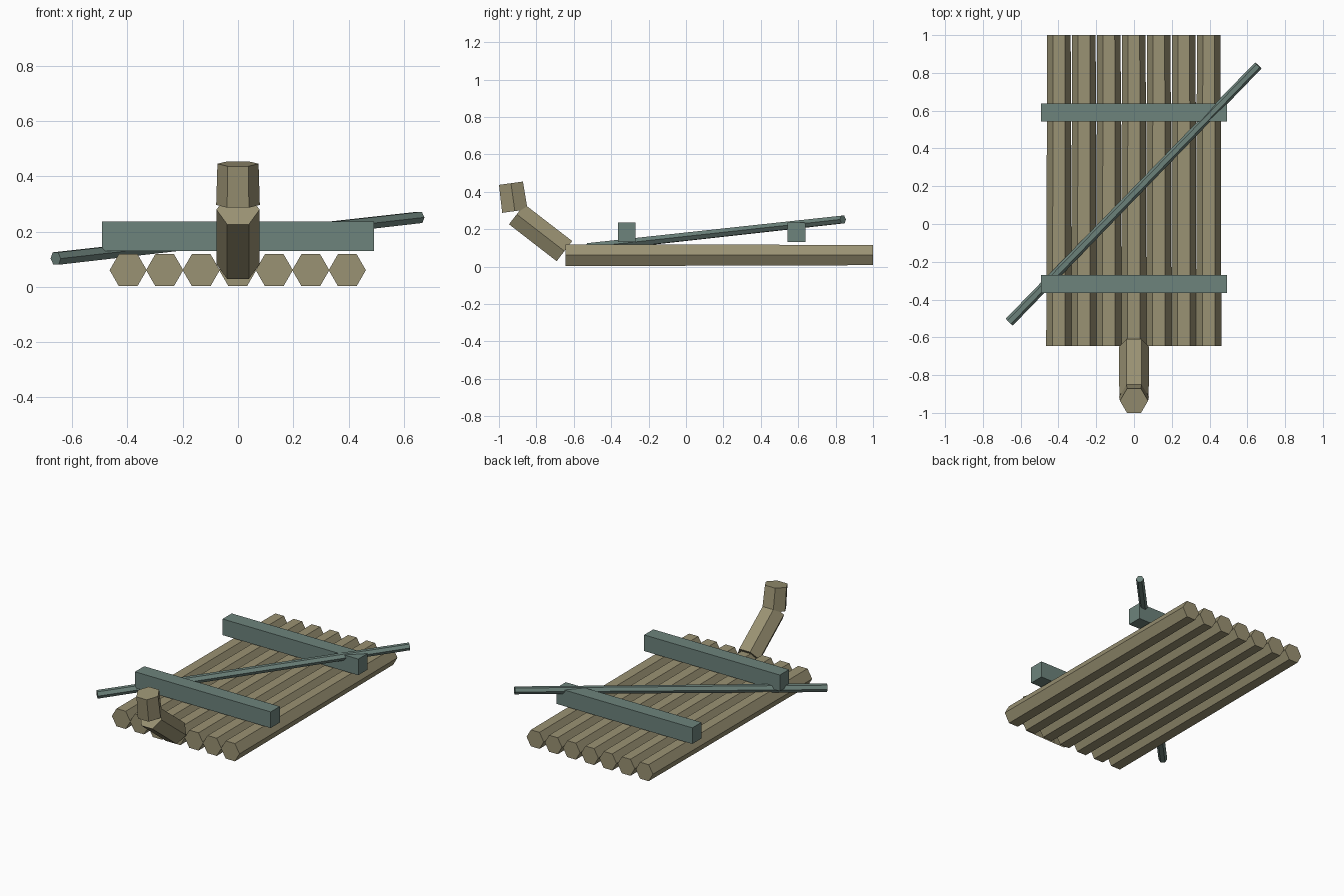
import bpy, bmesh, math
from mathutils import Vector

if "Cube" in bpy.data.objects:
    bpy.data.objects.remove(bpy.data.objects["Cube"])


def material(name, rgb):
    m = bpy.data.materials.new(name)
    lin = [(c / 255 / 12.92) if c < 10 else ((c / 255 + 0.055) / 1.055) ** 2.4 for c in rgb]
    m.diffuse_color = (*lin, 1)
    m.use_nodes = True
    m.node_tree.nodes["Principled BSDF"].inputs["Base Color"].default_value = m.diffuse_color
    return m


WOOD = material("weathered_wood", (154, 146, 115))
TEAL = material("grey_green_wood", (109, 131, 124))


def finish(bm, name, mat):
    bmesh.ops.recalc_face_normals(bm, faces=bm.faces)
    me = bpy.data.meshes.new(name)
    bm.to_mesh(me)
    bm.free()
    me.materials.append(mat)
    ob = bpy.data.objects.new(name, me)
    bpy.context.collection.objects.link(ob)
    return ob


def hex_rod(name, a, b, ra, rb, mat):
    """Hexagonal rod from a to b, corners pointing sideways."""
    a, b = Vector(a), Vector(b)
    d = (b - a).normalized()
    side = d.cross(Vector((0, 0, 1))).normalized()
    up = side.cross(d)
    bm = bmesh.new()
    rings = []
    for p, r in ((a, ra), (b, rb)):
        rings.append([bm.verts.new(p + r * (side * math.cos(t) + up * math.sin(t)))
                      for t in (i * math.pi / 3 for i in range(6))])
    for ring in rings:
        bm.faces.new(ring)
    for i in range(6):
        j = (i + 1) % 6
        bm.faces.new((rings[0][i], rings[0][j], rings[1][j], rings[1][i]))
    return finish(bm, name, mat)


def box(name, centre, size, mat):
    bm = bmesh.new()
    bmesh.ops.create_cube(bm, size=1)
    for v in bm.verts:
        v.co = Vector([c + s * k for c, s, k in zip(centre, size, v.co)])
    return finish(bm, name, mat)


# Deck: seven logs, slightly thinner at the back
for i in range(7):
    x = (i - 3) * 0.1322 - 0.001
    hex_rod(f"deck_log_{i + 1}", (x, -0.645, 0.061), (x, 1.0, 0.062), 0.0672, 0.0625, WOOD)

# Two cross beams
for name, y in (("front_cross_beam", -0.317), ("rear_cross_beam", 0.591)):
    box(name, (0, y, 0.184), (0.986, 0.095, 0.106), TEAL)

# Steering pole lying diagonally over the deck
hex_rod("pole", (-0.66, -0.519, 0.103), (0.658, 0.839, 0.252), 0.026, 0.0235, TEAL)

# Raised prow in two bent pieces
hex_rod("lower_prow", (0, -0.65, 0.083), (0, -0.905, 0.28), 0.0785, 0.078, WOOD)


# Upper prow is nearly vertical, leaning slightly forward
hex_rod("upper_prow", (0, -0.915, 0.297), (0, -0.936, 0.446), 0.079, 0.0745, WOOD)
